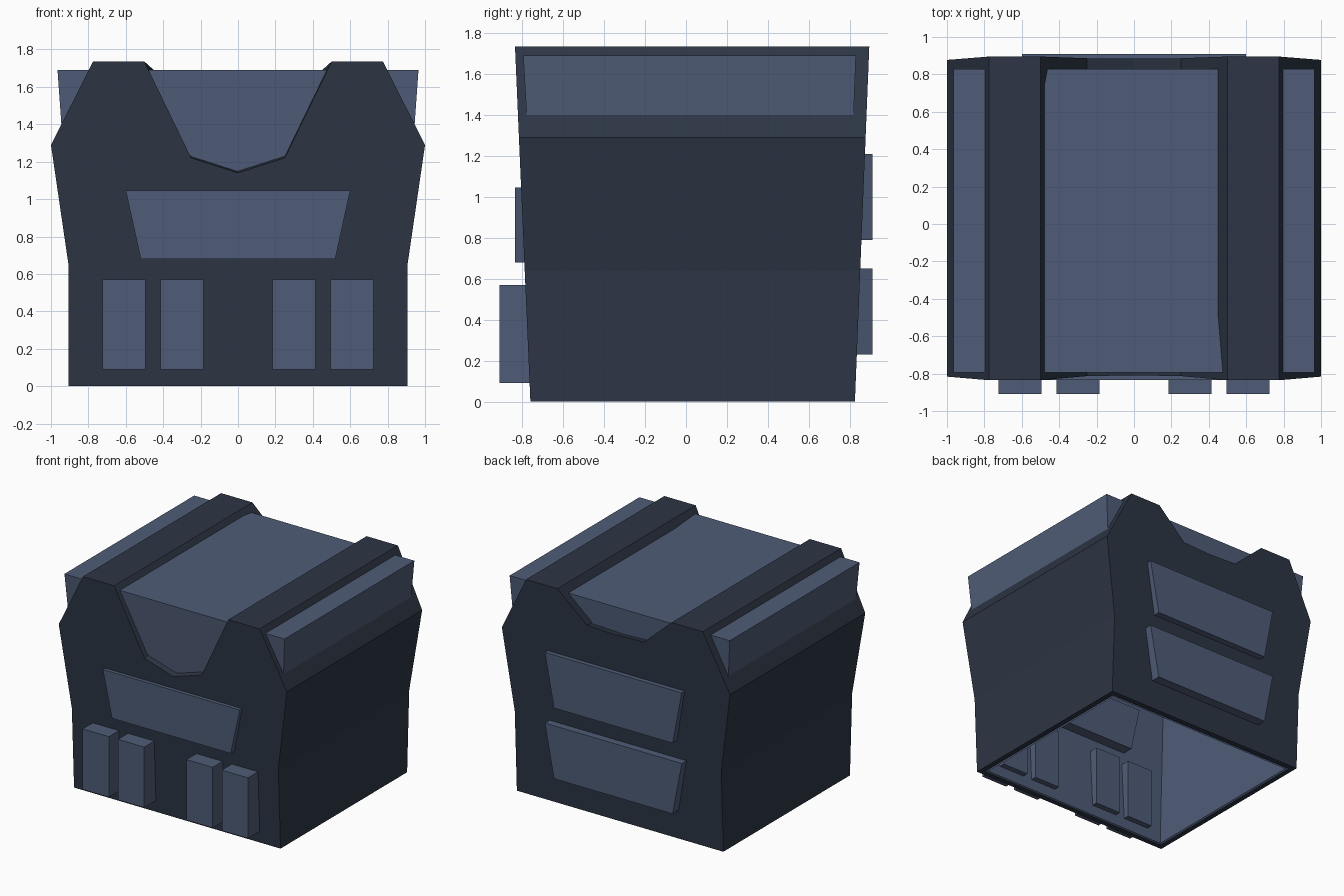
import bpy, bmesh

if "Cube" in bpy.data.objects:
    bpy.data.objects.remove(bpy.data.objects["Cube"])


def material(name, rgb):
    m = bpy.data.materials.new(name)
    m.diffuse_color = (*rgb, 1)
    m.use_nodes = True
    m.node_tree.nodes["Principled BSDF"].inputs["Base Color"].default_value = m.diffuse_color
    return m


DARK = material("dark navy", (0.026, 0.036, 0.058))
LIGHT = material("slate blue", (0.078, 0.108, 0.185))


def finish(bm, name, mat):
    bmesh.ops.recalc_face_normals(bm, faces=bm.faces)
    me = bpy.data.meshes.new(name)
    bm.to_mesh(me)
    bm.free()
    me.materials.append(mat)
    ob = bpy.data.objects.new(name, me)
    bpy.context.collection.objects.link(ob)
    return ob


def front_y(z):
    return -0.76 - 0.0434 * z


def back_y(z):
    return 0.825 + 0.0405 * z


def loft(bm, loop_a, loop_b):
    """Join two equal loops with side quads, return both vertex loops."""
    a = [bm.verts.new(p) for p in loop_a]
    b = [bm.verts.new(p) for p in loop_b]
    n = len(a)
    for i in range(n):
        j = (i + 1) % n
        bm.faces.new((a[i], a[j], b[j], b[i]))
    return a, b


def outline(neck_side, neck_mid):
    half = [(0.905, 0), (0.905, 0.64), (1.0, 1.29), (0.775, 1.735),
            (0.5, 1.735), (0.25, neck_side)]
    return half + [(0, neck_mid)] + [(-x, z) for x, z in reversed(half)]


# Vest: deep neckline in front, shallow one at the back, open rim below
bm = bmesh.new()
front, back = loft(bm,
                   [(x, front_y(z), z) for x, z in outline(1.22, 1.14)],
                   [(x, back_y(z), z) for x, z in outline(1.51, 1.50)])
bm.faces.new(front)
bm.faces.new(back)
bmesh.ops.recalc_face_normals(bm, faces=bm.faces)
bottom = [f for f in bm.faces if all(v.co.z < 0.001 for v in f.verts)]
bmesh.ops.inset_region(bm, faces=bottom, thickness=0.06)
bmesh.ops.delete(bm, geom=bottom, context='FACES')
finish(bm, "vest", DARK)

# Torso lining: tapered box, open at the bottom, showing at neck and armholes
bm = bmesh.new()
low, top = loft(bm,
                [(-0.845, -0.70, 0), (0.845, -0.70, 0), (0.845, 0.765, 0), (-0.845, 0.765, 0)],
                [(-0.965, -0.795, 1.69), (0.965, -0.795, 1.69), (0.965, 0.83, 1.69), (-0.965, 0.83, 1.69)])
bm.faces.new(top)
finish(bm, "torso_lining", LIGHT)


def plate(name, x0, x1, z0, z1, ya, yb, taper=0.0):
    """Block in the xz plane whose lower edge is narrower by taper per side."""
    bm = bmesh.new()
    shape = [(x0 + taper, z0), (x1 - taper, z0), (x1, z1), (x0, z1)]
    a, b = loft(bm, [(x, ya, z) for x, z in shape], [(x, yb, z) for x, z in shape])
    bm.faces.new(a)
    bm.faces.new(b)
    return finish(bm, name, LIGHT)


# Chest and back panels
plate("chest_panel", -0.6, 0.6, 0.68, 1.045, -0.835, -0.65, 0.08)
plate("upper_back_panel", -0.6, 0.6, 0.79, 1.21, 0.91, 0.72, 0.08)
plate("lower_back_panel", -0.6, 0.6, 0.23, 0.65, 0.91, 0.72, 0.08)

# Front pouches, two per side
for side, s in (("right", 1), ("left", -1)):
    for place, c in (("inner", 0.3), ("outer", 0.61)):
        plate(f"{side}_{place}_pouch", s * c - 0.115, s * c + 0.115, 0.09, 0.57, -0.91, -0.66)
